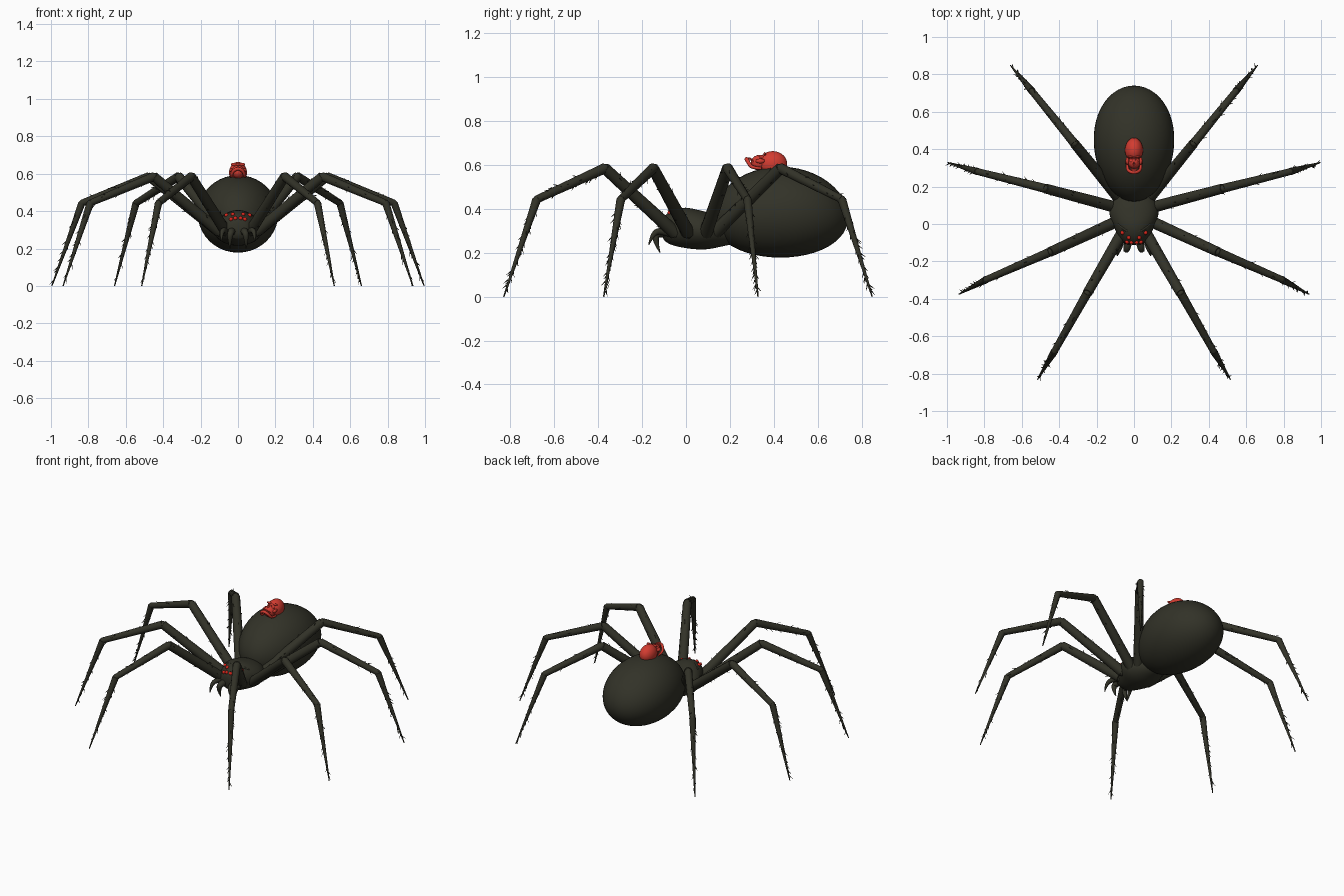
import bpy, bmesh, math, random
from mathutils import Vector, Matrix

random.seed(7)

cube = bpy.data.objects.get("Cube")
if cube:
    bpy.data.objects.remove(cube, do_unlink=True)


def material(name, color):
    m = bpy.data.materials.new(name)
    m.use_nodes = True
    m.diffuse_color = (*color, 1)
    bsdf = next(n for n in m.node_tree.nodes if n.type == 'BSDF_PRINCIPLED')
    bsdf.inputs["Base Color"].default_value = (*color, 1)
    return m


BODY = material("dark olive", (0.032, 0.032, 0.021))
RED = material("bone red", (0.65, 0.045, 0.03))
EYE = material("eye red", (0.7, 0.02, 0.012))


def activate(ob):
    bpy.ops.object.select_all(action='DESELECT')
    ob.select_set(True)
    bpy.context.view_layer.objects.active = ob


def finish(name, bm, mat):
    bmesh.ops.recalc_face_normals(bm, faces=bm.faces)
    me = bpy.data.meshes.new(name)
    bm.to_mesh(me)
    bm.free()
    ob = bpy.data.objects.new(name, me)
    bpy.context.collection.objects.link(ob)
    me.materials.append(mat)
    activate(ob)
    bpy.ops.object.shade_smooth_by_angle(angle=math.radians(40))
    return ob


def ball(bm, center, size, segs=16):
    mat = Matrix.Translation(center) @ Matrix.Diagonal((*size, 1))
    bmesh.ops.create_uvsphere(bm, u_segments=segs, v_segments=segs // 2, radius=1, matrix=mat)


def cone(bm, a, b, r1, r2, segs=10):
    d = b - a
    mat = Matrix.Translation((a + b) / 2) @ d.to_track_quat('Z', 'Y').to_matrix().to_4x4()
    bmesh.ops.create_cone(bm, cap_ends=True, segments=segs, radius1=r1, radius2=r2,
                          depth=d.length, matrix=mat)


def tube(name, points, radii, mat):
    cu = bpy.data.curves.new(name, 'CURVE')
    cu.dimensions = '3D'
    cu.bevel_depth = 1
    cu.bevel_resolution = 2
    cu.use_fill_caps = True
    sp = cu.splines.new('NURBS')
    sp.points.add(len(points) - 1)
    for p, co, r in zip(sp.points, points, radii):
        p.co = (*co, 1)
        p.radius = r
    sp.order_u = 3
    sp.use_endpoint_u = True
    cu.materials.append(mat)
    ob = bpy.data.objects.new(name, cu)
    bpy.context.collection.objects.link(ob)
    activate(ob)
    bpy.ops.object.convert(target='MESH')
    bpy.ops.object.shade_smooth_by_angle(angle=math.radians(50))


# Abdomen: egg, narrower towards the waist
bm = bmesh.new()
bmesh.ops.create_uvsphere(bm, u_segments=40, v_segments=24, radius=1,
                          matrix=Matrix.Rotation(math.pi / 2, 4, 'X'))
for v in bm.verts:
    x, t, z = v.co
    v.co = (x * 0.215 * (1 + 0.07 * t), 0.43 + 0.31 * t, 0.385 - 0.02 * t * t + 0.207 * z)
finish("abdomen", bm, BODY)

# Head and thorax: lofted rings (y, half width, centre z, half height)
SECTIONS = [(-0.112, 0.035, 0.31, 0.03), (-0.1, 0.065, 0.31, 0.06),
            (-0.06, 0.09, 0.315, 0.085), (0, 0.115, 0.315, 0.096),
            (0.05, 0.137, 0.305, 0.092), (0.1, 0.13, 0.3, 0.087),
            (0.15, 0.1, 0.295, 0.07), (0.2, 0.06, 0.285, 0.05), (0.24, 0.04, 0.285, 0.035)]
bm = bmesh.new()
N = 20
rings = []
for y, w, zc, h in SECTIONS:
    angles = [2 * math.pi * i / N for i in range(N)]
    rings.append([bm.verts.new((w * math.cos(a), y, zc + h * math.sin(a))) for a in angles])
for r, s in zip(rings, rings[1:]):
    for i in range(N):
        bm.faces.new((r[i], r[(i + 1) % N], s[(i + 1) % N], s[i]))
bm.faces.new(rings[0])
bm.faces.new(rings[-1])
smooth = finish("head_and_thorax", bm, BODY).modifiers.new("Smooth", 'SUBSURF')
smooth.levels = smooth.render_levels = 1

# Eyes: four pairs
bm = bmesh.new()
for x, y, z in [(0.014, -0.098, 0.362), (0.037, -0.096, 0.357),
                (0.028, -0.073, 0.382), (0.062, -0.047, 0.378)]:
    for s in (1, -1):
        ball(bm, (s * x, y, z), (0.011,) * 3, 12)
finish("eyes", bm, EYE)

# Legs: root, knee, ankle and foot, with bristles
LEGS = {
    "front": [(0.065, -0.05, 0.29), (0.25, -0.37, 0.585), (0.425, -0.68, 0.443), (0.515, -0.83, 0)],
    "mid_front": [(0.1, 0.01, 0.29), (0.45, -0.15, 0.585), (0.79, -0.297, 0.443), (0.935, -0.375, 0)],
    "mid_back": [(0.1, 0.09, 0.29), (0.475, 0.19, 0.585), (0.835, 0.28, 0.443), (0.995, 0.328, 0)],
    "back": [(0.075, 0.13, 0.29), (0.318, 0.43, 0.585), (0.545, 0.71, 0.443), (0.66, 0.848, 0)],
}
# Per segment: start radius, end radius, bristle count
SEGMENTS = [(0.031, 0.026, 8), (0.024, 0.018, 9), (0.02, 0.003, 18)]


def bristles(bm, a, b, r1, r2, count):
    d = (b - a).normalized()
    for i in range(count):
        t = 0.12 + 0.83 * (i + random.random()) / count
        out = d.orthogonal().normalized()
        out.rotate(Matrix.Rotation(random.uniform(0, 2 * math.pi), 3, d))
        base = a.lerp(b, t) + out * (r1 + (r2 - r1) * t) * 0.8
        tip = base + (out * 0.7 + d) * random.uniform(0.014, 0.026)
        tip.z = max(tip.z, 0)
        cone(bm, base, tip, 0.0035, 0.0004, 4)


for side, s in (("left", 1), ("right", -1)):
    for name, joints in LEGS.items():
        pts = [Vector((s * x, y, z)) for x, y, z in joints]
        bm = bmesh.new()
        for a, b, (r1, r2, count) in zip(pts, pts[1:], SEGMENTS):
            cone(bm, a, b, r1, r2, 12)
            ball(bm, a, (r1 * 0.85,) * 3, 12)
            bristles(bm, a, b, r1, r2, count)
        finish(f"{name}_leg_{side}", bm, BODY)

    # Mouthparts and brow
    def mirrored(points):
        return [(s * x, y, z) for x, y, z in points]

    tube(f"palp_{side}", mirrored([(0.06, -0.06, 0.285), (0.075, -0.12, 0.305),
                                   (0.09, -0.155, 0.28), (0.088, -0.17, 0.235)]),
         (0.018, 0.016, 0.011, 0.002), BODY)
    tube(f"fang_{side}", mirrored([(0.03, -0.08, 0.29), (0.037, -0.135, 0.295),
                                   (0.045, -0.14, 0.25), (0.043, -0.118, 0.2)]),
         (0.022, 0.02, 0.013, 0.002), BODY)
    tube(f"brow_{side}", mirrored([(0.025, -0.04, 0.392), (0.055, -0.03, 0.388),
                                   (0.085, 0.0, 0.37)]), (0.006, 0.01, 0.005), BODY)

# Skull lying on the abdomen, face up and chin forward
bm = bmesh.new()
ball(bm, (0, 0.395, 0.605), (0.048, 0.066, 0.058), 28)
cranium = finish("skull_cranium", bm, RED)
bm = bmesh.new()
ball(bm, (0, 0.335, 0.61), (0.034, 0.04, 0.036), 24)
face = finish("skull_face", bm, RED)

# Eye and nose hollows
bm = bmesh.new()
for s in (1, -1):
    ball(bm, (s * 0.019, 0.343, 0.65), (0.013, 0.012, 0.022), 14)
ball(bm, (0, 0.32, 0.648), (0.006, 0.01, 0.014), 10)
cutter = finish("hollow_cutter", bm, RED)
cutter.hide_render = True
for ob in (cranium, face):
    mod = ob.modifiers.new("Hollows", 'BOOLEAN')
    mod.operation = 'DIFFERENCE'
    mod.object = cutter
    activate(ob)
    bpy.ops.object.modifier_apply(modifier=mod.name)
bpy.data.objects.remove(cutter, do_unlink=True)

# Cheekbones, brow bone and teeth
bm = bmesh.new()
for s in (1, -1):
    ball(bm, (s * 0.036, 0.338, 0.618), (0.009, 0.022, 0.011), 12)
    ball(bm, (s * 0.02, 0.359, 0.65), (0.019, 0.006, 0.008), 12)
for i in range(-3, 4):
    lift = 0.0015 * i * i
    for y, z in ((0.302, 0.626), (0.288, 0.63)):
        bmesh.ops.create_cube(bm, size=1, matrix=Matrix.Translation((i * 0.007, y + lift, z - lift))
                              @ Matrix.Diagonal((0.006, 0.011, 0.008, 1)))
finish("skull_cheeks_and_teeth", bm, RED)

# Lower jaw: horseshoe
half = [(0.038, 0.345, 0.585), (0.037, 0.3, 0.585), (0.028, 0.282, 0.615)]
jaw = half + [(0, 0.274, 0.63)] + [(-x, y, z) for x, y, z in reversed(half)]
tube("skull_jaw", jaw, (0.006, 0.008, 0.009, 0.01, 0.009, 0.008, 0.006), RED)
